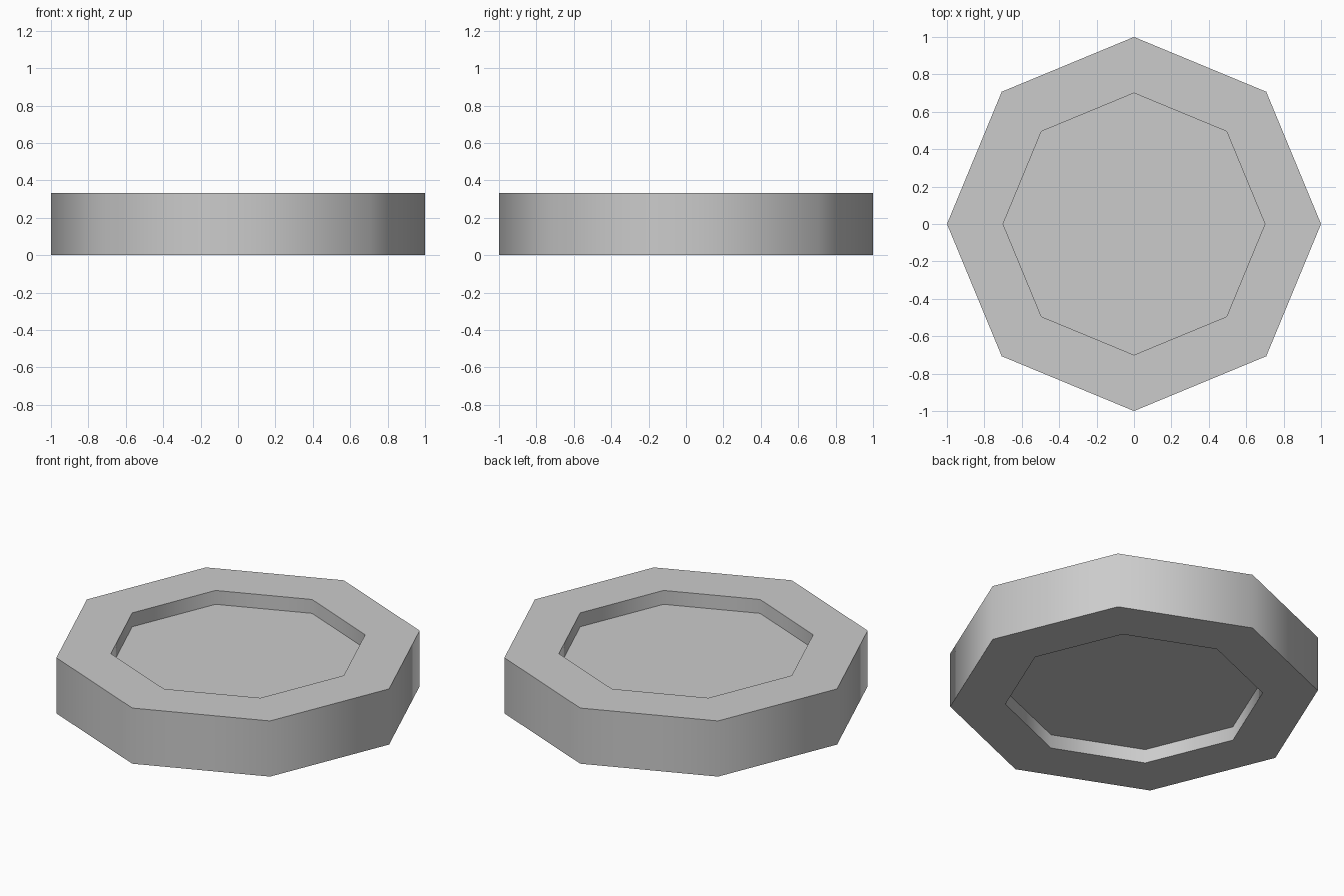
import bpy, bmesh
from math import cos, sin, pi, radians

if "Cube" in bpy.data.objects:
    bpy.data.objects.remove(bpy.data.objects["Cube"])

SIDES = 8
HEIGHT, RECESS = 0.333, 0.083
OUTER, INNER = 1.0, 0.7

# Cross-section (radius, z) from the top panel, over the rim, to the bottom panel
profile = [
    (INNER, HEIGHT - RECESS), (INNER, HEIGHT), (OUTER, HEIGHT),
    (OUTER, 0), (INNER, 0), (INNER, RECESS),
]

bm = bmesh.new()
rings = [[bm.verts.new((r * cos(2 * pi * i / SIDES), r * sin(2 * pi * i / SIDES), z))
          for i in range(SIDES)] for r, z in profile]

# Recess walls, rim faces and outer wall
for a, b in zip(rings, rings[1:]):
    for i in range(SIDES):
        j = (i + 1) % SIDES
        bm.faces.new((a[i], b[i], b[j], a[j]))

# Recessed panels, top and bottom
bm.faces.new(rings[0])
bm.faces.new(rings[-1][::-1])
bmesh.ops.recalc_face_normals(bm, faces=bm.faces)

mesh = bpy.data.meshes.new("octagonal_disc")
bm.to_mesh(mesh)
bm.free()
disc = bpy.data.objects.new("octagonal_disc", mesh)
bpy.context.collection.objects.link(disc)

# Walls shade smoothly round the octagon, rim edges stay sharp
bpy.context.view_layer.objects.active = disc
disc.select_set(True)
bpy.ops.object.shade_smooth_by_angle(angle=radians(50))
